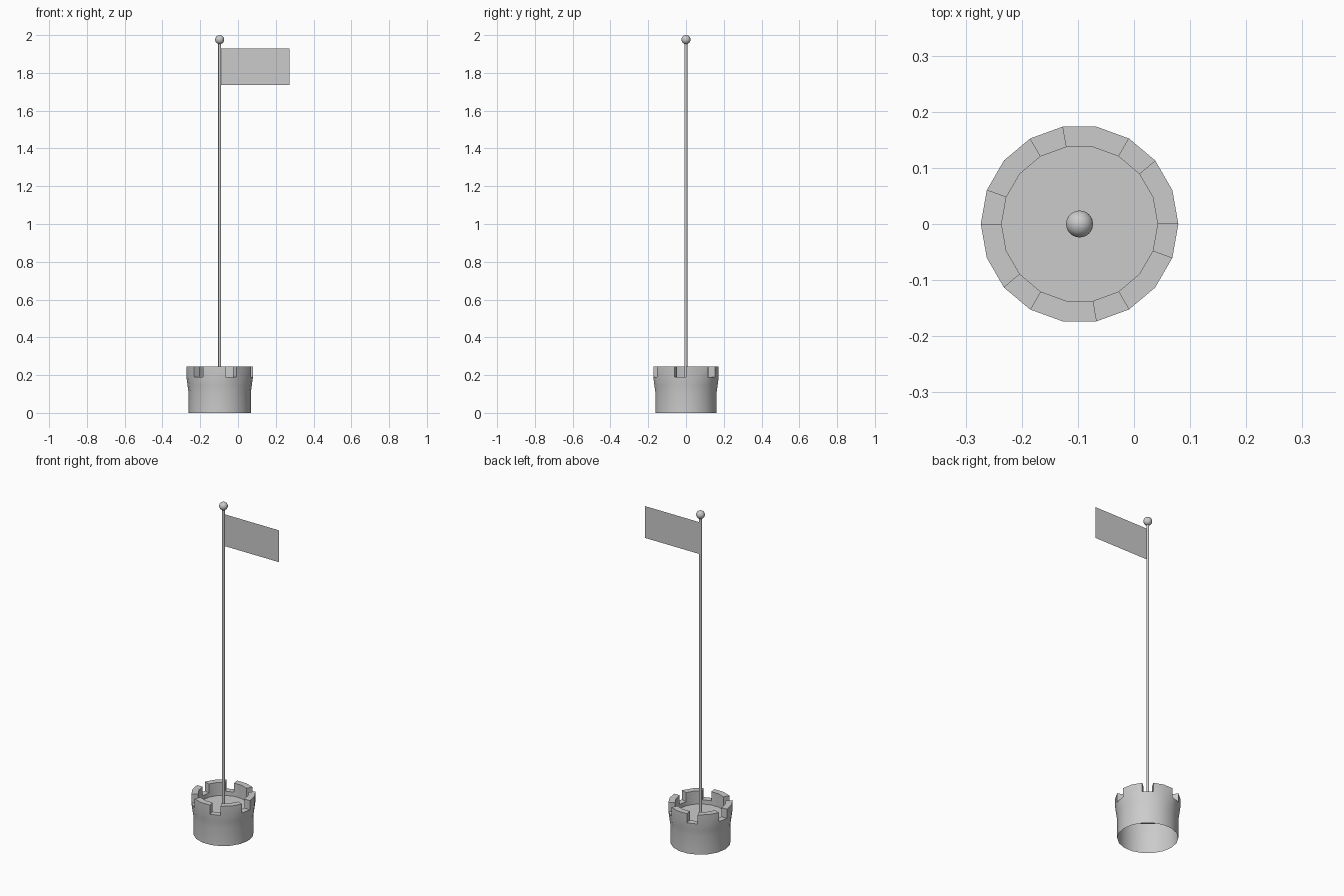
import bpy, bmesh
from math import cos, sin, radians

cube = bpy.data.objects.get("Cube")
if cube:
    bpy.data.objects.remove(cube, do_unlink=True)

CX = -0.097                      # axis shared by the tower and the pole
SIDES = 18
STEP = 360 / SIDES
FLOOR, SILL, TOP = 0.165, 0.19, 0.245
R_IN, R_OUT = 0.139, 0.176

grey = bpy.data.materials.new("stone grey")
grey.use_nodes = True
grey.diffuse_color = (0.6, 0.6, 0.6, 1)
grey.node_tree.nodes["Principled BSDF"].inputs["Base Color"].default_value = (0.6, 0.6, 0.6, 1)


def finish(obj, name, smooth=True):
    obj.name = obj.data.name = name
    obj.data.materials.append(grey)
    bpy.ops.object.select_all(action='DESELECT')
    obj.select_set(True)
    bpy.context.view_layer.objects.active = obj
    if smooth:
        bpy.ops.object.shade_smooth_by_angle(angle=radians(35))
    return obj


# Tower: a shell open below, with a sunken floor and six notches in its rim
bm = bmesh.new()


def point(r, i, z):
    a = radians(i * STEP)
    return bm.verts.new((CX + r * cos(a), r * sin(a), z))


def quad(*corners):
    bm.faces.new([point(*c) for c in corners])


wall = [(0.165, 0), (0.165, 0.11), (0.17, 0.145), (R_OUT, SILL)]
for i in range(SIDES):
    j = i + 1
    notch = i % 3 == 2
    rim = SILL if notch else TOP
    for (r0, z0), (r1, z1) in zip(wall, wall[1:]):
        quad((r0, i, z0), (r0, j, z0), (r1, j, z1), (r1, i, z1))
    quad((R_IN, j, FLOOR), (R_IN, i, FLOOR), (R_IN, i, SILL), (R_IN, j, SILL))
    quad((R_OUT, i, rim), (R_OUT, j, rim), (R_IN, j, rim), (R_IN, i, rim))
    if notch:
        # cheeks of the blocks on both sides of the notch
        quad((R_IN, i, SILL), (R_OUT, i, SILL), (R_OUT, i, TOP), (R_IN, i, TOP))
        quad((R_OUT, j, SILL), (R_IN, j, SILL), (R_IN, j, TOP), (R_OUT, j, TOP))
    else:
        quad((R_OUT, i, SILL), (R_OUT, j, SILL), (R_OUT, j, TOP), (R_OUT, i, TOP))
        quad((R_IN, j, SILL), (R_IN, i, SILL), (R_IN, i, TOP), (R_IN, j, TOP))
bm.faces.new([point(R_IN, i, FLOOR) for i in range(SIDES)])
bmesh.ops.remove_doubles(bm, verts=bm.verts, dist=1e-5)
mesh = bpy.data.meshes.new("tower")
bm.to_mesh(mesh)
bm.free()
tower = bpy.data.objects.new("tower", mesh)
bpy.context.collection.objects.link(tower)
finish(tower, "tower")

# Pole and its ball
bpy.ops.mesh.primitive_cylinder_add(vertices=12, radius=0.008, depth=1.975 - FLOOR,
                                    location=(CX, 0, (1.975 + FLOOR) / 2))
finish(bpy.context.object, "pole")
bpy.ops.mesh.primitive_uv_sphere_add(segments=24, ring_count=16, radius=0.024,
                                     location=(CX, 0, 1.976))
finish(bpy.context.object, "pole_ball")

# Flag: a single flat sheet
bpy.ops.mesh.primitive_plane_add(size=1, location=(0.0885, 0, 1.832),
                                 rotation=(radians(90), 0, 0))
flag = bpy.context.object
flag.scale = (0.369, 0.192, 1)
finish(flag, "flag", smooth=False)
